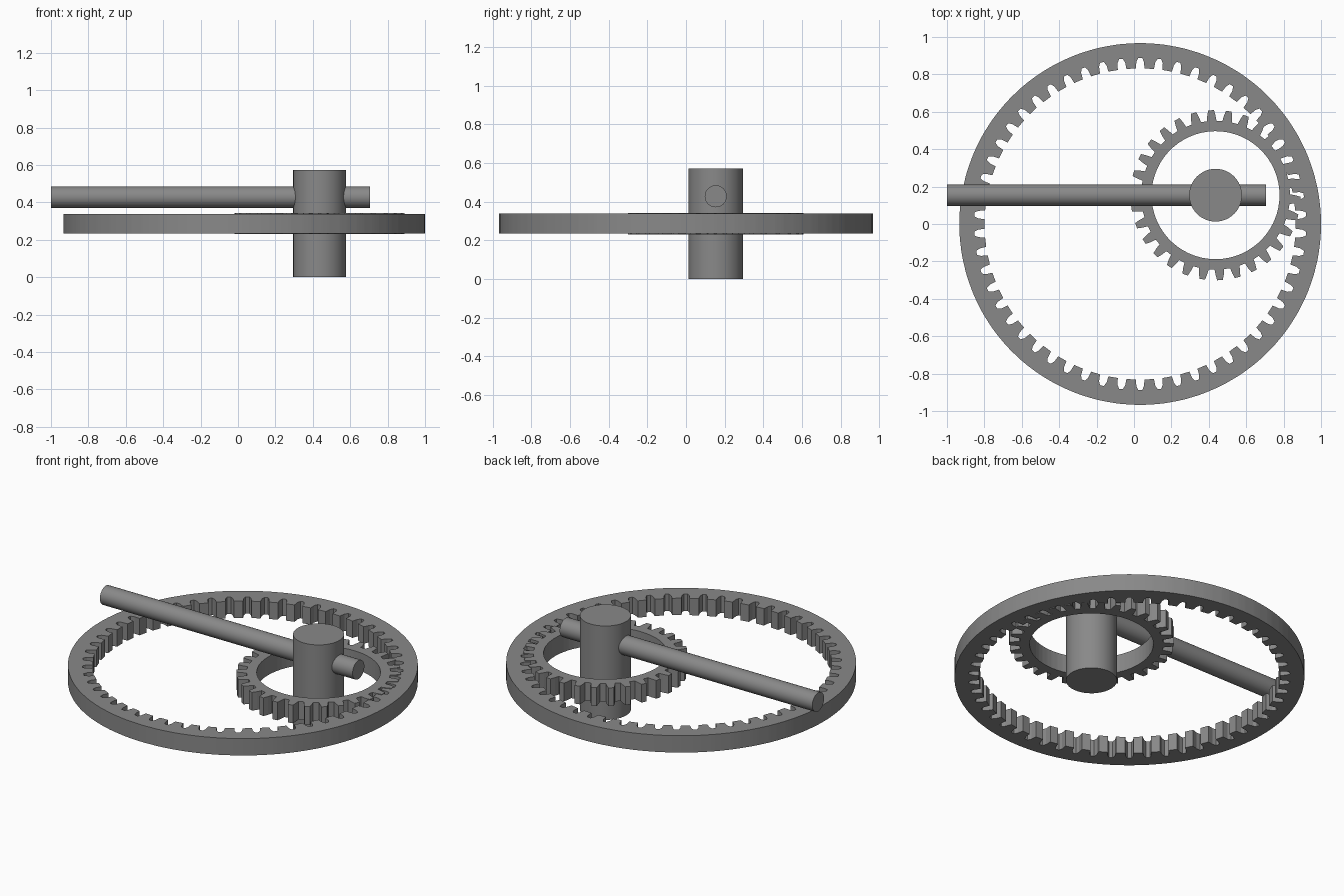
import bpy, bmesh, math
from mathutils import Matrix

if "Cube" in bpy.data.objects:
    bpy.data.objects.remove(bpy.data.objects["Cube"])

grey = bpy.data.materials.new("mid grey")
grey.diffuse_color = (0.25, 0.25, 0.25, 1)
grey.use_nodes = True
grey.node_tree.nodes["Principled BSDF"].inputs["Base Color"].default_value = grey.diffuse_color


def finish(bm, name):
    bmesh.ops.recalc_face_normals(bm, faces=bm.faces)
    me = bpy.data.meshes.new(name)
    bm.to_mesh(me)
    bm.free()
    ob = bpy.data.objects.new(name, me)
    bpy.context.collection.objects.link(ob)
    me.materials.append(grey)
    return ob


def toothed_band(name, cx, cy, z0, z1, teeth, profile, plain_r, phase):
    """Flat ring with one toothed edge and one plain round edge.
    profile: (fraction of a tooth pitch, radius) points."""
    bm = bmesh.new()
    loops = []
    for t in range(teeth):
        for f, r in profile:
            a = phase + (t + f) * math.tau / teeth
            c, s = math.cos(a), math.sin(a)
            loops.append([bm.verts.new((cx + q * c, cy + q * s, z))
                          for q, z in ((r, z0), (r, z1), (plain_r, z1), (plain_r, z0))])
    n = len(loops)
    for i in range(n):
        a, b = loops[i], loops[(i + 1) % n]
        for k in range(4):
            m = (k + 1) % 4
            bm.faces.new((a[k], a[m], b[m], b[k]))
    return finish(bm, name)


def rod(name, r, length, matrix, sides=48):
    bm = bmesh.new()
    bmesh.ops.create_cone(bm, cap_ends=True, segments=sides, radius1=r, radius2=r,
                          depth=length, matrix=matrix)
    ob = finish(bm, name)
    bpy.ops.object.select_all(action='DESELECT')
    ob.select_set(True)
    bpy.context.view_layer.objects.active = ob
    bpy.ops.object.shade_smooth_by_angle(angle=math.radians(35))
    return ob


PX, PY = 0.436, 0.154   # pinion axis

# Outer ring with inward teeth
ring_teeth = [(-0.30, 0.868), (-0.26, 0.832), (0.26, 0.832), (0.30, 0.868),
              (0.40, 0.888), (0.60, 0.888)]
toothed_band("ring_gear", 0.033, 0, 0.235, 0.338, 54, ring_teeth, 0.967, math.pi / 2 + math.pi / 54)

# Inner gear with outward teeth
pinion_teeth = [(-0.31, 0.398), (-0.25, 0.425), (-0.16, 0.455),
                (0.16, 0.455), (0.25, 0.425), (0.31, 0.398)]
toothed_band("pinion_gear", PX, PY, 0.231, 0.342, 30, pinion_teeth, 0.342, math.radians(93))

# Upright hub and the handle bar through it
rod("hub", 0.141, 0.573, Matrix.Translation((PX, PY, 0.2865)))
rod("handle_bar", 0.057, 1.705,
    Matrix.Translation((-0.1475, PY, 0.428)) @ Matrix.Rotation(math.pi / 2, 4, 'Y'), 32)
